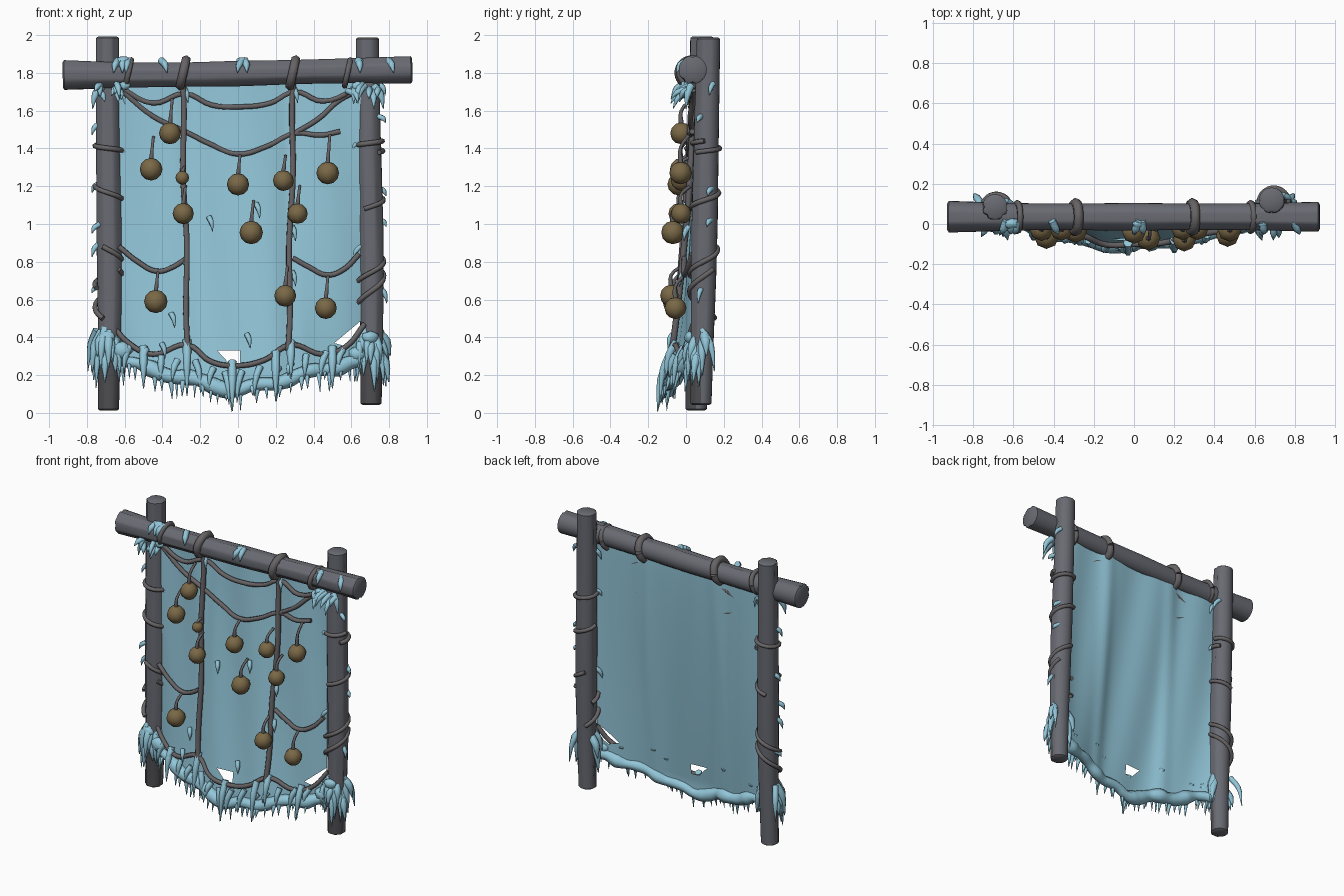
import bpy, bmesh, math, random
from mathutils import Vector

random.seed(7)
if "Cube" in bpy.data.objects:
    bpy.data.objects.remove(bpy.data.objects["Cube"])


def material(name, rgb):
    m = bpy.data.materials.new(name)
    m.use_nodes = True
    m.diffuse_color = (*rgb, 1)
    m.node_tree.nodes["Principled BSDF"].inputs["Base Color"].default_value = (*rgb, 1)
    return m


WOOD = material("grey wood", (0.14, 0.145, 0.168))
DAMP = material("damp wood", (0.075, 0.075, 0.083))
ROPE = material("rope grey", (0.135, 0.125, 0.132))
ICE = material("frost blue", (0.29, 0.565, 0.69))
GOURD = material("gourd brown", (0.195, 0.14, 0.063))


def add_mesh(name, mesh, mats, angle=40):
    ob = bpy.data.objects.new(name, mesh)
    bpy.context.collection.objects.link(ob)
    for m in mats:
        mesh.materials.append(m)
    bpy.ops.object.select_all(action="DESELECT")
    ob.select_set(True)
    bpy.context.view_layer.objects.active = ob
    bpy.ops.object.shade_smooth_by_angle(angle=math.radians(angle))
    return ob


def from_bmesh(name, bm, mats, angle=40):
    mesh = bpy.data.meshes.new(name)
    bm.to_mesh(mesh)
    bm.free()
    return add_mesh(name, mesh, mats, angle)


def tubes(name, paths, mat, steps=3):
    """Round tubes through points; each path is (points, radii)."""
    cu = bpy.data.curves.new(name, "CURVE")
    cu.dimensions = "3D"
    cu.bevel_depth = 1
    cu.bevel_resolution = 1
    cu.resolution_u = steps
    cu.use_fill_caps = True
    for pts, radii in paths:
        sp = cu.splines.new("BEZIER")
        sp.bezier_points.add(len(pts) - 1)
        for i, (bp, p) in enumerate(zip(sp.bezier_points, pts)):
            bp.co = p
            bp.handle_left_type = bp.handle_right_type = "AUTO"
            bp.radius = radii[i] if isinstance(radii, (list, tuple)) else radii
    tmp = bpy.data.objects.new("tmp", cu)
    bpy.context.collection.objects.link(tmp)
    bpy.context.view_layer.update()
    mesh = bpy.data.meshes.new_from_object(tmp.evaluated_get(bpy.context.evaluated_depsgraph_get()))
    bpy.data.objects.remove(tmp)
    mesh.materials.clear()
    return add_mesh(name, mesh, [mat], 70)


def log(name, a, b, radii, damp_below=0):
    """Split timber: round behind, lightly grooved bark in front."""
    a, b = Vector(a), Vector(b)
    axis = (b - a).normalized()
    front = Vector((0, -1, 0))
    side = axis.cross(front).normalized()
    bm = bmesh.new()
    n, rows, rings = 24, 14, []
    for j in range(rows + 1):
        t = j / rows
        k = t * (len(radii) - 1)
        i = min(int(k), len(radii) - 2)
        r = radii[i] + (radii[i + 1] - radii[i]) * (k - i)
        c = a.lerp(b, t) + side * 0.006 * math.sin(5 * t)
        ring = []
        for s in range(n):
            ang = 2 * math.pi * s / n
            cut = random.uniform(0, 0.011) if s % 3 == 0 and math.cos(ang) > -0.1 else 0
            ring.append(bm.verts.new(c + (front * math.cos(ang) + side * math.sin(ang)) * (r - cut)))
        rings.append(ring)
    for lo, hi in zip(rings, rings[1:]):
        for s in range(n):
            f = bm.faces.new((lo[s], lo[(s + 1) % n], hi[(s + 1) % n], hi[s]))
            c = f.calc_center_median()
            if c.z < damp_below and c.y < a.y:
                f.material_index = 1
    caps = [bm.faces.new(rings[0]), bm.faces.new(rings[-1])]
    bmesh.ops.recalc_face_normals(bm, faces=bm.faces)
    bmesh.ops.inset_individual(bm, faces=caps, thickness=0.012, depth=0.008)
    return from_bmesh(name, bm, [WOOD, DAMP], 50)


# Frame timbers
POSTS = {-1: (Vector((-0.685, 0.053, 0.02)), Vector((-0.685, 0.085, 1.985))),
         1: (Vector((0.705, 0.078, 0.05)), Vector((0.69, 0.118, 1.98)))}
POST_R = [0.057, 0.061, 0.068, 0.07, 0.067, 0.065, 0.063]
log("right_post", *POSTS[-1], POST_R, 0.3)
log("left_post", *POSTS[1], POST_R, 0.3)
log("cross_beam", (-0.92, 0.035, 1.79), (0.915, 0.035, 1.81), [0.08, 0.069, 0.066, 0.07, 0.066, 0.068, 0.075])


# Hanging cloth
def hem_z(x):
    return 0.12 + 0.15 * min(1, abs(x) / 0.6) ** 1.1 + 0.012 * math.sin(x * 21)


def cloth_y(x, z):
    t = max(0, min(1, (1.75 - z) / 1.55))
    fold = 0.012 * math.exp(-((abs(x) - 0.27) / 0.05) ** 2)
    wave = 0.007 * math.sin(x * 17 + z * 2.5)
    return 0.056 - 0.145 * (1 - (x / 0.66) ** 2) * t ** 1.4 + fold + wave


bm = bmesh.new()
cols, rows = 60, 60
grid = []
for j in range(rows + 1):
    line = []
    for i in range(cols + 1):
        x = -0.64 + 1.29 * i / cols
        z = hem_z(x) + (1.77 - hem_z(x)) * j / rows
        line.append(bm.verts.new((x, cloth_y(x, z), z)))
    grid.append(line)
for j in range(rows):
    for i in range(cols):
        bm.faces.new((grid[j][i], grid[j][i + 1], grid[j + 1][i + 1], grid[j + 1][i]))

# Torn holes, cut along their edges (corners anticlockwise from the front)
for hole in ([(-0.11, 0.33), (-0.045, 0.26), (0.01, 0.26), (0.01, 0.33)],
             [(0.51, 0.37), (0.58, 0.35), (0.648, 0.4), (0.648, 0.485)]):
    planes = []
    for (x0, z0), (x1, z1) in zip(hole, hole[1:] + hole[:1]):
        planes.append((Vector((x0, 0, z0)), Vector((z1 - z0, 0, x0 - x1)).normalized()))
    for co, no in planes:
        near = [f for f in bm.faces if (f.calc_center_median() - planes[0][0]).xz.length < 0.25]
        geom = near + list({e for f in near for e in f.edges}) + list({v for f in near for v in f.verts})
        bmesh.ops.bisect_plane(bm, geom=geom, plane_co=co, plane_no=no, dist=1e-5)
    inside = [f for f in bm.faces if all((f.calc_center_median() - co).dot(no) < 0 for co, no in planes)]
    bmesh.ops.delete(bm, geom=inside, context="FACES")
from_bmesh("cloth", bm, [ICE], 60)


# Rope net laid over the cloth
def on_cloth(pts, lift=0.018):
    return [Vector((x, cloth_y(x, z) - lift, z)) for x, z in pts]


swags = [
    [(-0.62, 1.72), (-0.45, 1.64), (-0.28, 1.69), (-0.14, 1.63), (0, 1.62), (0.17, 1.64), (0.3, 1.7), (0.45, 1.65), (0.65, 1.73)],
    [(-0.62, 1.71), (-0.45, 1.57), (-0.28, 1.49), (-0.14, 1.42), (0, 1.37), (0.15, 1.41), (0.3, 1.48), (0.44, 1.47), (0.54, 1.49)],
    [(0.3, 1.48), (0.43, 1.56), (0.53, 1.65), (0.64, 1.71)],
    [(-0.63, 0.88), (-0.53, 0.8), (-0.43, 0.75), (-0.35, 0.77), (-0.27, 0.82)],
    [(0.29, 0.82), (0.38, 0.77), (0.47, 0.73), (0.56, 0.76), (0.64, 0.84)],
    [(-0.67, 0.47), (-0.58, 0.37), (-0.45, 0.31), (-0.27, 0.36), (-0.14, 0.27), (0, 0.25), (0.14, 0.28), (0.28, 0.36), (0.45, 0.31), (0.57, 0.35), (0.67, 0.47)],
]
net = [(on_cloth(s, 0.022), 0.015) for s in swags]
for s in (-1, 1):
    drop = [(s * (0.265 + 0.03 * i / 12 + 0.006 * math.sin(i)), 0.33 + 1.42 * i / 12) for i in range(13)]
    net.append((on_cloth(drop, 0.028), 0.017))
tubes("rope_net", net, ROPE, 5)

# Hanging gourds: x, z, radius, cord top
gourds = [(-0.36, 1.48, 0.058, 1.66), (-0.46, 1.29, 0.06, 1.46), (-0.295, 1.245, 0.036, 1.3), (-0.29, 1.055, 0.056, 1.2),
          (0, 1.21, 0.059, 1.37), (0.24, 1.23, 0.055, 1.36), (0.475, 1.27, 0.06, 1.48), (0.315, 1.055, 0.054, 1.2),
          (0.07, 0.955, 0.062, 1.12), (-0.435, 0.59, 0.062, 0.75), (0.25, 0.62, 0.058, 0.78), (0.465, 0.555, 0.058, 0.73)]
bm = bmesh.new()
cords = []
for x, z, r, top in gourds:
    y = min(cloth_y(x, z) - r - 0.004, -0.025)
    ball = bmesh.ops.create_uvsphere(bm, u_segments=8, v_segments=6, radius=r)["verts"]
    bmesh.ops.translate(bm, verts=ball, vec=(x, y, z))
    cords.append(([Vector((x, y, z + r * 0.8)), Vector((x + 0.006, y, (z + top) / 2 + r / 2)),
                   Vector((x + 0.012, cloth_y(x, top) - 0.02, top))], [0.014, 0.009, 0.009]))
from_bmesh("gourds", bm, [GOURD], 60)
tubes("gourd_cords", cords, ROPE)

# Lashings on beam and posts
lash = []
for x, r in ((-0.58, 0.016), (-0.29, 0.026), (0.29, 0.026), (0.58, 0.016)):
    lash.append(([(x + 0.015 * math.sin(a), 0.035 + 0.07 * math.cos(a), 1.8 + 0.068 * math.sin(a))
                  for a in [i * math.pi / 5 for i in range(11)]], r))
turns = [(0.5, 0.76, 0.8), (0.66, 0.88, 0.9), (1.08, 1.2, 0.8), (1.38, 1.44, 1.1)]
for s in (-1, 1):
    a, b = POSTS[s]
    for z0, z1, n in turns:
        pts = []
        for i in range(13):
            z = z0 + (z1 - z0) * i / 12
            ang = s * (n * 2 * math.pi * i / 12 + z0 * 4)
            pts.append(a.lerp(b, z / 2) + Vector((0.072 * math.cos(ang), 0.072 * math.sin(ang), 0)))
            pts[-1].z = z
        lash.append((pts, 0.014))
tubes("lashings", lash, ROPE)

# Frozen hem and icicles
hem = [Vector((x, cloth_y(x, hem_z(x)) - 0.008, hem_z(x))) for x in [-0.66 + 0.066 * i for i in range(21)]]
tubes("frozen_hem", [(hem, [random.uniform(0.03, 0.05) for _ in hem])], ICE, 4)
spikes = []


def icicle(p, out, length, r):
    """Spike that leaves along out and droops downward."""
    p, out = Vector(p), Vector(out)
    down = Vector((0, 0, -length))
    tip = p + out + down
    tip.z = max(tip.z, 0.005)
    spikes.append(([p - out * 0.3 - down * 0.1, p + out * 0.6 + down * 0.3, tip], [r * 0.9, r * 0.85, r * 0.1]))


for i in range(30):
    x = -0.62 + 1.25 * i / 29 + random.uniform(-0.015, 0.015)
    z = hem_z(x)
    y = cloth_y(x, z) - 0.012
    icicle((x, y, z), (random.uniform(-0.015, 0.015), random.uniform(-0.05, 0), 0), random.uniform(0.05, 0.13), random.uniform(0.01, 0.018))
    if i % 2:
        icicle((x, y - 0.01, z + 0.08), (random.uniform(-0.03, 0.03), -0.025, 0), random.uniform(0.06, 0.16), 0.021)
for x, z, length in [(-0.27, 0.36, 0.27), (-0.03, 0.25, 0.24), (0.2, 0.3, 0.24), (0.28, 0.36, 0.18), (-0.5, 0.33, 0.2), (0.5, 0.33, 0.2)]:
    icicle((x, cloth_y(x, z) - 0.025, z), (0, -0.045, 0), length, 0.026)

# Frost clusters around the feet and up the posts
for s in (-1, 1):
    a, b = POSTS[s]
    for i in range(17):
        ang = math.pi * (0.93 + 1.14 * i / 16)
        d = Vector((math.cos(ang), math.sin(ang), 0))
        p = a.lerp(b, 0.19) + d * 0.052
        p.z = random.uniform(0.31, 0.44)
        icicle(p, d * random.uniform(0.02, 0.06), random.uniform(0.1, 0.23), random.uniform(0.02, 0.032))
    icicle((s * 0.76, 0.1, 0.42), (s * 0.035, 0.05, 0), 0.2, 0.022)
    for z in (0.66, 0.88, 1.02, 1.2, 1.4, 1.55, 1.69, 1.73):
        side = random.choice((-1, 1))
        p = a.lerp(b, z / 2) + Vector((side * 0.058, random.uniform(-0.04, 0.03), 0))
        p.z = z + random.uniform(-0.03, 0.03)
        icicle(p, (side * 0.03, -0.015, 0), random.uniform(0.03, 0.08), 0.017)
    for i in range(8):
        icicle((s * random.uniform(0.58, 0.74), 0.0, random.uniform(1.69, 1.75)),
               (s * random.uniform(-0.03, 0.04), random.uniform(-0.08, -0.02), 0), random.uniform(0.03, 0.1), 0.02)
    icicle((s * 0.73, 0.02, 1.72), (s * 0.04, -0.02, 0), 0.11, 0.024)
for x in (-0.64, -0.61, -0.58, -0.4, 0.02, 0.04, 0.64, 0.8):
    icicle((x, 0.0, 1.86), (random.uniform(-0.03, 0.03), -0.05, 0), 0.06, 0.022)
# Small frost curls on the cloth and net
for x, z in [(-0.28, 1.71), (0.3, 1.71), (-0.15, 1.03), (0.1, 1.1), (-0.35, 0.52), (0.05, 0.41), (0.29, 0.98), (-0.28, 0.8), (0.29, 0.74), (-0.4, 0.36)]:
    icicle((x, cloth_y(x, z) - 0.02, z), (0.015, -0.02, 0), 0.07, 0.017)
tubes("icicles", spikes, ICE)

# Lumpy snow caps, pressed flat against beam, feet and hem
bm = bmesh.new()
lumps = [(-0.61, 0.0, 1.855, 0.035), (0.02, 0.0, 1.86, 0.024), (0.64, 0.0, 1.86, 0.022), (-0.6, -0.01, 1.735, 0.025), (0.63, -0.01, 1.73, 0.025),
         (-0.69, 0.0, 0.4, 0.035), (-0.61, 0.0, 0.33, 0.045), (0.7, 0.02, 0.4, 0.035), (0.63, 0.02, 0.31, 0.04)]
for x, y, z, r in lumps:
    new = bmesh.ops.create_icosphere(bm, subdivisions=2, radius=r)["verts"]
    for v in new:
        v.co *= random.uniform(0.8, 1.15)
    bmesh.ops.scale(bm, verts=new, vec=(1.2, 0.8, 1))
    bmesh.ops.translate(bm, verts=new, vec=(x, y, z))
from_bmesh("snow_lumps", bm, [ICE], 70)
